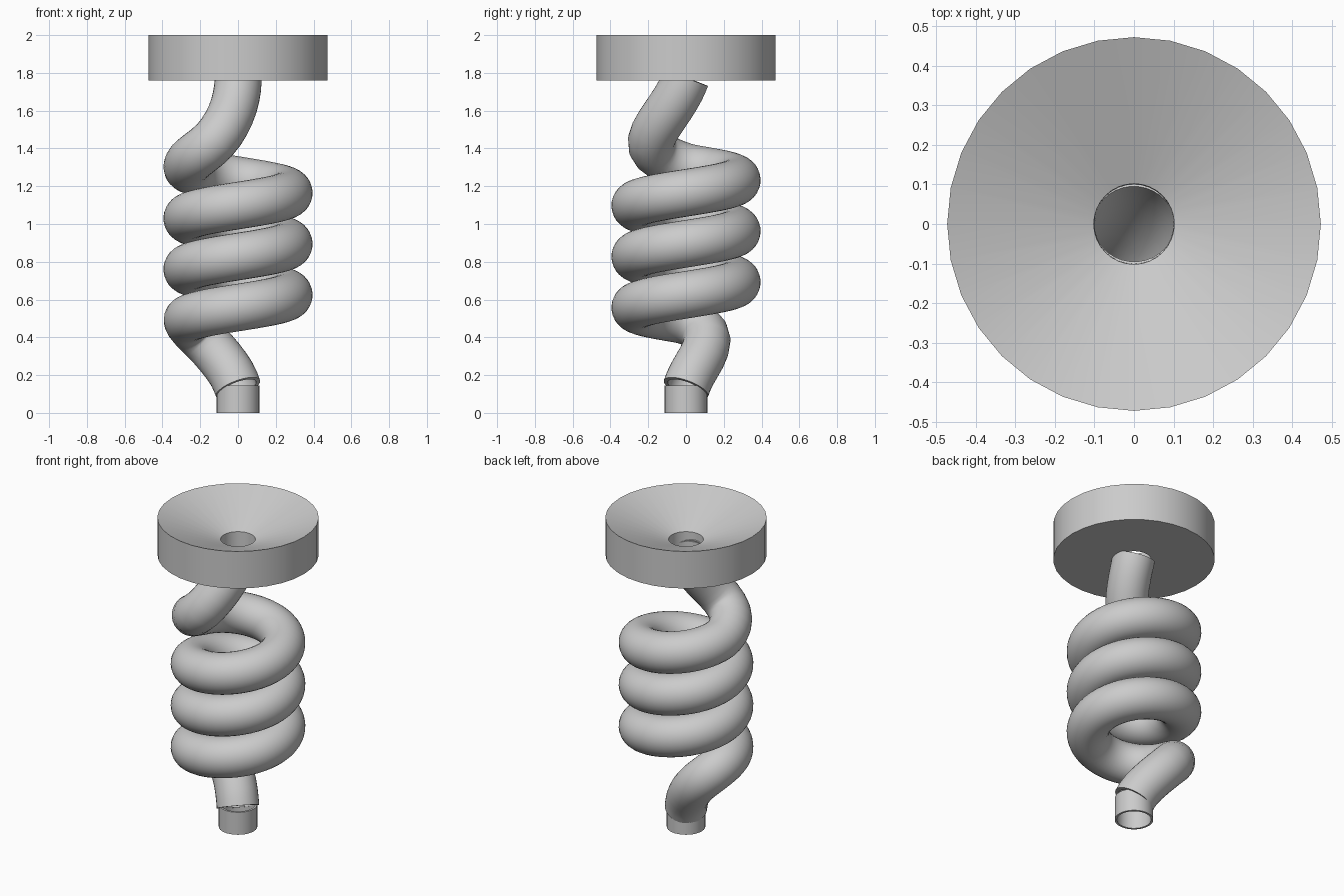
import bpy, bmesh
from math import sin, cos, pi, radians
from mathutils import Vector

if "Cube" in bpy.data.objects:
    bpy.data.objects.remove(bpy.data.objects["Cube"])


def make_object(name, rings, closed_profile=True):
    """Skin a loop of equally sized rings into a closed surface."""
    bm = bmesh.new()
    vs = [[bm.verts.new(p) for p in ring] for ring in rings]
    n = len(rings[0])
    for i in range(len(vs)):
        a, b = vs[i], vs[(i + 1) % len(vs)]
        for j in range(n):
            k = (j + 1) % n
            bm.faces.new((a[j], a[k], b[k], b[j]))
    bmesh.ops.recalc_face_normals(bm, faces=bm.faces[:])
    me = bpy.data.meshes.new(name)
    bm.to_mesh(me)
    bm.free()
    ob = bpy.data.objects.new(name, me)
    bpy.context.collection.objects.link(ob)
    bpy.ops.object.select_all(action='DESELECT')
    ob.select_set(True)
    bpy.context.view_layer.objects.active = ob
    bpy.ops.object.shade_smooth_by_angle(angle=radians(30))
    return ob


def lathe(name, profile, sides=32):
    rings = [[(r * cos(2 * pi * j / sides), r * sin(2 * pi * j / sides), z)
              for j in range(sides)] for r, z in profile]
    return make_object(name, rings)


def bspline(points, sub):
    """Smooth path through guide points (uniform cubic B-spline)."""
    p = [Vector(q) for q in points]
    p = [2 * p[0] - p[1]] + p + [2 * p[-1] - p[-2]]
    out = []
    for i in range(len(p) - 3):
        a, b, c, d = p[i:i + 4]
        for s in range(sub):
            t = s / sub
            out.append((a * (1 - t) ** 3 + b * (3 * t**3 - 6 * t**2 + 4)
                        + c * (-3 * t**3 + 3 * t**2 + 3 * t + 1) + d * t**3) / 6)
    out.append(p[-2])
    return out


def hollow_tube(name, path, outer, inner, sides=32):
    out_rings, in_rings = [], []
    side, last = Vector((1, 0, 0)), len(path) - 1
    for i, p in enumerate(path):
        t = (path[min(i + 1, last)] - path[max(i - 1, 0)]).normalized()
        side = (side - t * side.dot(t)).normalized()
        up = t.cross(side)
        dirs = [side * cos(2 * pi * j / sides) + up * sin(2 * pi * j / sides)
                for j in range(sides)]
        out_rings.append([p + d * outer for d in dirs])
        in_rings.append([p + d * inner for d in dirs])
    return make_object(name, out_rings + in_rings[::-1])


# Coil path: lead-in from the outlet, three rising turns, lead-out to the funnel
R = 0.273
lead_in = [(0, 0, .13), (-.025, .025, .2), (-.09, .085, .29),
           (-.18, .125, .39), (-.25, .08, .455)]
helix = [(R * cos(radians(a)), R * sin(radians(a)), .49 + .27 * (a - 180) / 360)
         for a in range(180, 1261, 15)]
lead_out = [(-.26, -.09, 1.335), (-.205, -.17, 1.375), (-.12, -.195, 1.44),
            (-.06, -.145, 1.53), (-.02, -.08, 1.62), (0, -.02, 1.72), (0, 0, 1.775)]
hollow_tube("coiled_pipe", bspline(lead_in + helix + lead_out, 2), 0.125, 0.102)

# Outlet collar at the bottom
lathe("outlet_collar", [(.113, 0), (.113, .145), (.1, .145), (.1, 0)])

# Funnel dish on top: flat underside, straight wall, conical bowl, central hole
lathe("funnel", [(.1, 1.76), (.473, 1.76), (.473, 2.0), (.102, 1.86)])
